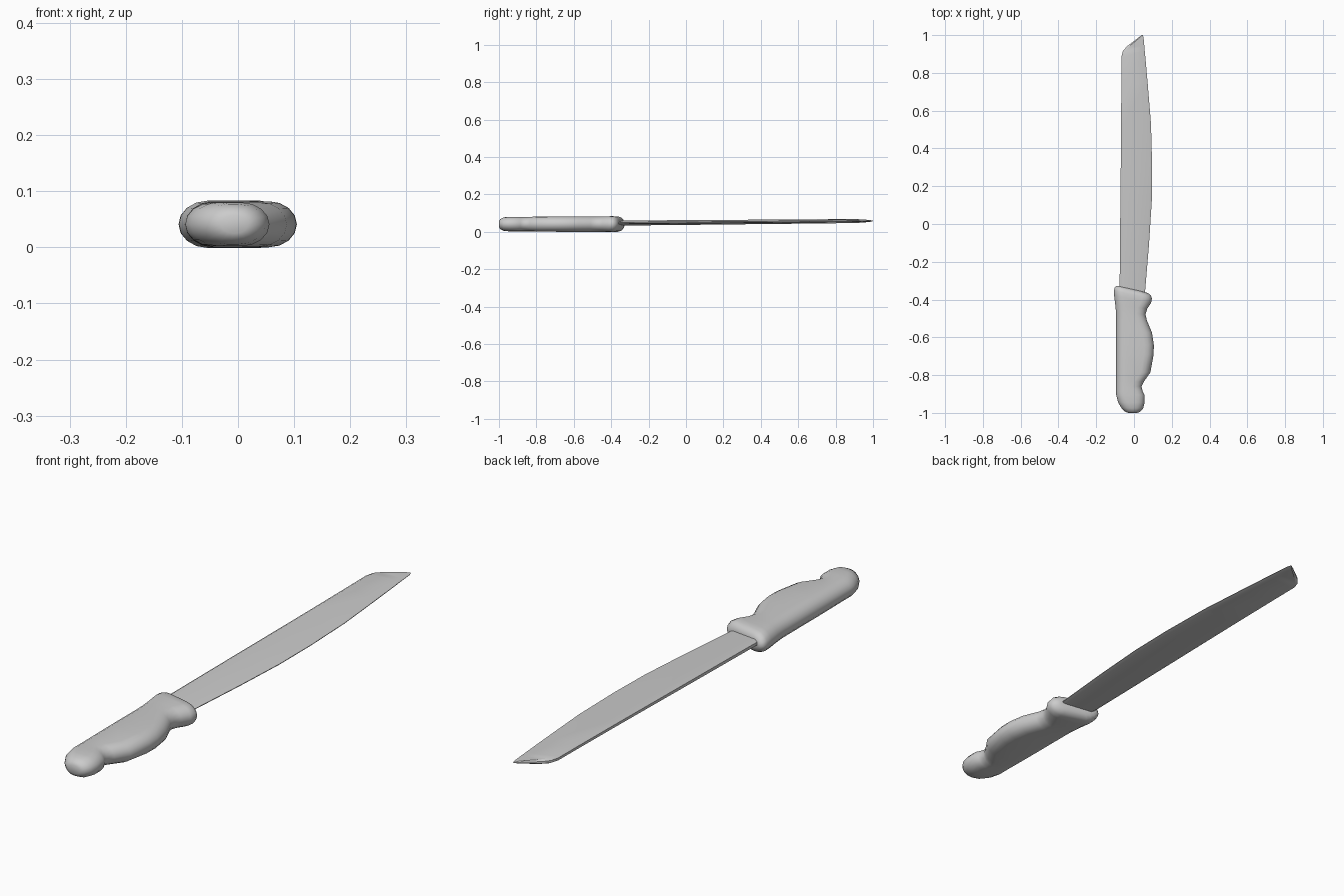
import bpy, math


def loft(name, rings, angle):
    """Skin a list of equal-length point rings and cap both ends."""
    n = len(rings[0])
    verts = [p for ring in rings for p in ring]
    faces = [(i * n + j, i * n + (j + 1) % n, (i + 1) * n + (j + 1) % n, (i + 1) * n + j)
             for i in range(len(rings) - 1) for j in range(n)]
    faces.append(tuple(reversed(range(n))))
    faces.append(tuple(range(len(verts) - n, len(verts))))
    mesh = bpy.data.meshes.new(name)
    mesh.from_pydata(verts, [], faces)
    mesh.update()
    obj = bpy.data.objects.new(name, mesh)
    bpy.context.collection.objects.link(obj)
    bpy.ops.object.select_all(action='DESELECT')
    obj.select_set(True)
    bpy.context.view_layer.objects.active = obj
    bpy.ops.object.mode_set(mode='EDIT')
    bpy.ops.mesh.select_all(action='SELECT')
    bpy.ops.mesh.normals_make_consistent(inside=False)
    bpy.ops.object.mode_set(mode='OBJECT')
    bpy.ops.object.shade_smooth_by_angle(angle=math.radians(angle))
    return obj


# Handle: pill-shaped sections along y (y, left x, right x, half height, y slope across x)
handle_stations = [
    (-1.00, -0.030, 0.018, 0.016, 0),
    (-0.993, -0.048, 0.034, 0.027, 0),
    (-0.975, -0.066, 0.049, 0.036, 0),
    (-0.945, -0.084, 0.056, 0.039, 0),
    (-0.905, -0.094, 0.056, 0.039, 0),
    (-0.885, -0.094, 0.046, 0.039, 0),
    (-0.86, -0.094, 0.040, 0.039, 0),
    (-0.835, -0.094, 0.052, 0.039, 0),
    (-0.785, -0.094, 0.087, 0.040, 0),
    (-0.69, -0.094, 0.104, 0.041, 0),
    (-0.64, -0.094, 0.105, 0.041, 0),
    (-0.575, -0.094, 0.095, 0.041, 0),
    (-0.51, -0.094, 0.068, 0.041, 0),
    (-0.475, -0.095, 0.061, 0.041, -0.06),
    (-0.44, -0.099, 0.070, 0.041, -0.12),
    (-0.40, -0.105, 0.090, 0.042, -0.2),
    (-0.375, -0.106, 0.095, 0.041, -0.22),
    (-0.36, -0.102, 0.091, 0.036, -0.24),
    (-0.35, -0.092, 0.080, 0.025, -0.24),
    (-0.347, -0.080, 0.066, 0.013, -0.24),
]
rings = []
for y, xl, xr, h, slope in handle_stations:
    rx = min(0.05, (xr - xl) * 0.45)
    ring = []
    for k in range(18):
        right = k < 9
        a = math.radians(-90 + 22.5 * (k if right else k - 1))
        x = (xr - rx if right else xl + rx) + rx * math.cos(a)
        ring.append((x, y + slope * x, 0.041 + h * math.sin(a)))
    rings.append(ring)
loft("handle", rings, 60)

# Blade: wedge sections with a thick spine on the left and a thin edge on the right
# (y, spine x, edge x, half thickness)
blade_stations = [
    (-0.40, -0.077, 0.055, 0.013),
    (-0.33, -0.076, 0.061, 0.013),
    (-0.10, -0.074, 0.080, 0.013),
    (0.12, -0.072, 0.094, 0.0125),
    (0.31, -0.070, 0.096, 0.012),
    (0.53, -0.068, 0.090, 0.0115),
    (0.75, -0.067, 0.072, 0.011),
    (0.885, -0.067, 0.060, 0.0105),
    (0.915, -0.059, 0.057, 0.010),
    (0.94, -0.038, 0.055, 0.0085),
    (0.985, 0.021, 0.051, 0.005),
    (1.00, 0.042, 0.047, 0.001),
]
rings = []
for y, xl, xr, t in blade_stations:
    zc = 0.046 + 0.012 * (y + 0.4) / 1.4
    c = min(0.012, (xr - xl) * 0.25)
    upper = [(xl, 0.45 * t), (xl + c, t), (xr - c, 0.45 * t), (xr, 0.1 * t)]
    section = upper + [(x, -z) for x, z in reversed(upper)]
    rings.append([(x, y, zc + z) for x, z in section])
loft("blade", rings, 30)
